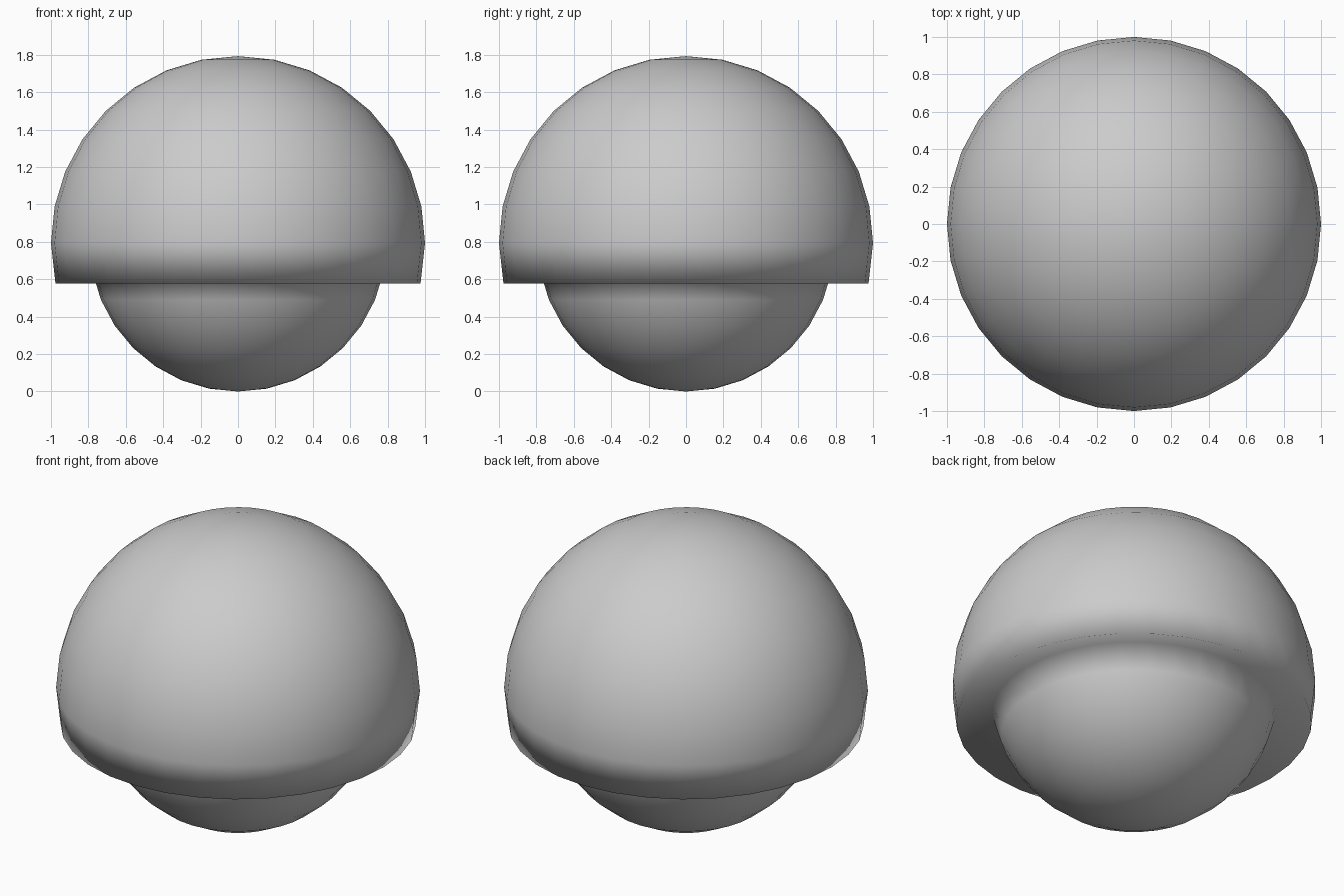
import bpy
import bmesh
from math import pi, sin, cos

if "Cube" in bpy.data.objects:
    bpy.data.objects.remove(bpy.data.objects["Cube"])

SEGMENTS, RINGS = 32, 16
INNER, OUTER = 0.793, 1.0
CENTRE_Z = 0.793
STEP = pi / RINGS

# Plain grey material
grey = bpy.data.materials.new("plain grey")
grey.use_nodes = True
colour = (0.6, 0.6, 0.6, 1)
grey.diffuse_color = colour
grey.node_tree.nodes["Principled BSDF"].inputs["Base Color"].default_value = colour

# Core ball
bm = bmesh.new()
bmesh.ops.create_uvsphere(bm, u_segments=SEGMENTS, v_segments=RINGS, radius=INNER)

# Thick cap: pull out every face above the first ring below the equator
rim_z = -INNER * sin(STEP)
upper = [f for f in bm.faces if f.calc_center_median().z > rim_z]
result = bmesh.ops.extrude_face_region(bm, geom=upper)
cap = [v for v in result["geom"] if isinstance(v, bmesh.types.BMVert)]
bmesh.ops.delete(bm, geom=[f for f in upper if f.is_valid], context="FACES")
for v in cap:
    on_rim = abs(v.co.z - rim_z) < 0.001
    v.co *= OUTER / INNER
    if on_rim:
        # Rim flares slightly downward
        v.co.x *= 0.976 / cos(STEP)
        v.co.y *= 0.976 / cos(STEP)
        v.co.z = -0.215

# Remove what is left hidden inside the cap
bmesh.ops.delete(bm, geom=[v for v in bm.verts if not v.link_faces], context="VERTS")
bmesh.ops.recalc_face_normals(bm, faces=bm.faces)
bmesh.ops.translate(bm, verts=bm.verts, vec=(0, 0, CENTRE_Z))
for f in bm.faces:
    f.smooth = True

mesh = bpy.data.meshes.new("capped_ball")
bm.to_mesh(mesh)
bm.free()
mesh.materials.append(grey)
ball = bpy.data.objects.new("capped_ball", mesh)
bpy.context.collection.objects.link(ball)
